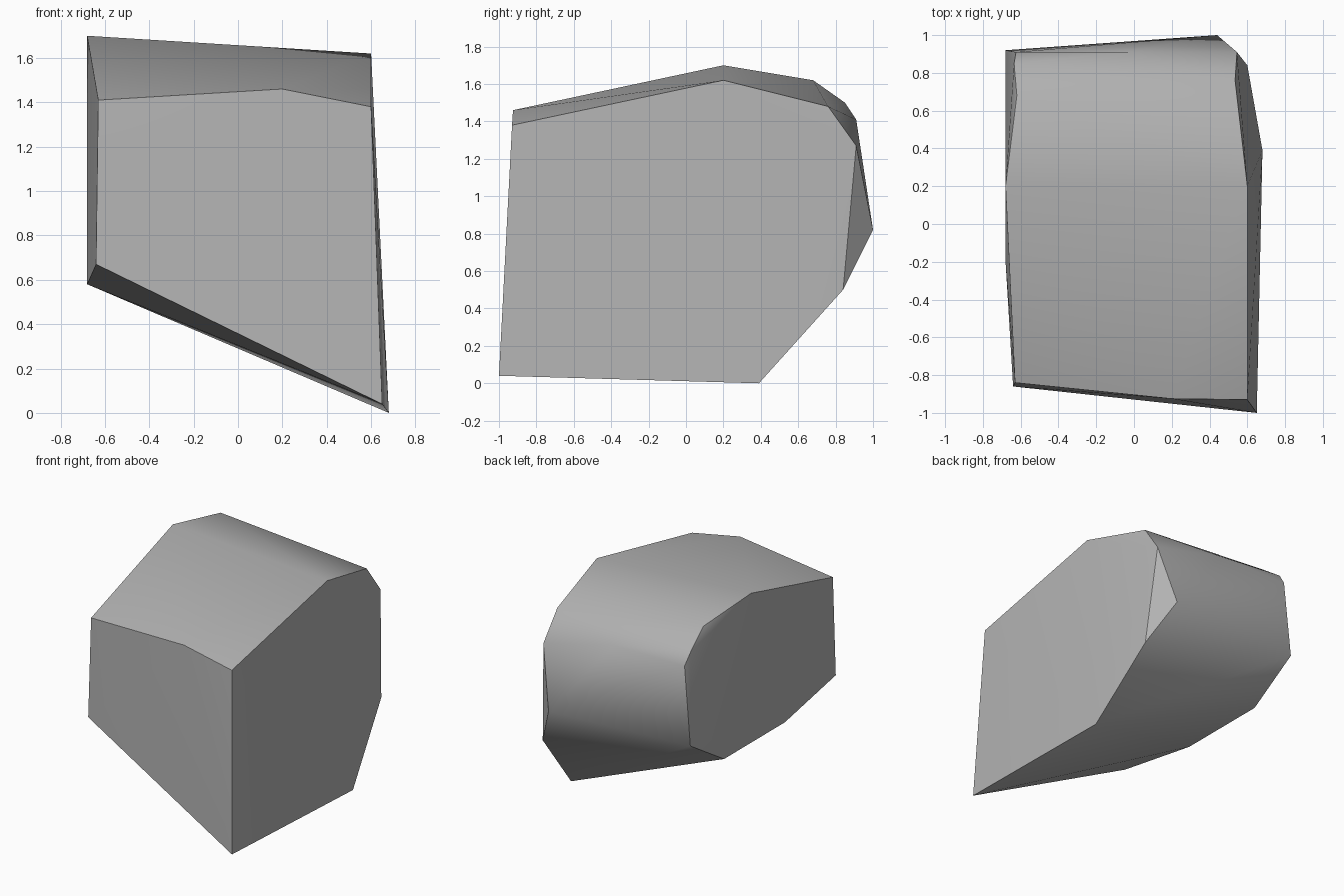
import bpy, bmesh, math

cube = bpy.data.objects.get("Cube")
if cube:
    bpy.data.objects.remove(cube, do_unlink=True)

# Single stone colour
stone = bpy.data.materials.new("stone_grey")
stone.use_nodes = True
grey = (0.45, 0.45, 0.45, 1)
stone.diffuse_color = grey
bsdf = stone.node_tree.nodes["Principled BSDF"]
bsdf.inputs["Base Color"].default_value = grey
bsdf.inputs["Roughness"].default_value = 0.9

# Corners of the boulder, grouped by side
left_side = [(0.60, -0.93, 1.38), (0.60, 0.20, 1.62), (0.535, 0.76, 1.48),
             (0.545, 0.91, 1.27), (0.60, 0.84, 0.50), (0.68, 0.39, 0.0),
             (0.65, -1.0, 0.04)]
right_side = [(-0.63, -0.84, 1.41), (-0.68, 0.20, 1.70), (-0.62, 0.68, 1.62),
              (-0.635, 0.85, 1.50), (-0.625, 0.91, 1.41), (-0.68, 0.92, 0.83),
              (-0.68, 0.52, 0.58), (-0.68, -0.20, 0.58), (-0.64, -0.86, 0.67)]
front_ridge = [(0.20, -0.925, 1.46)]
back_ridge = [(-0.04, 0.91, 1.41), (0.44, 1.0, 0.82)]

# Wrap the corners in a convex shell
bm = bmesh.new()
for corner in left_side + right_side + front_ridge + back_ridge:
    bm.verts.new(corner)
hull = bmesh.ops.convex_hull(bm, input=bm.verts[:])
bmesh.ops.delete(bm, geom=[v for v in bm.verts if not v.link_faces], context='VERTS')
bmesh.ops.recalc_face_normals(bm, faces=bm.faces[:])
mesh = bpy.data.meshes.new("boulder")
bm.to_mesh(mesh)
bm.free()

boulder = bpy.data.objects.new("boulder", mesh)
bpy.context.collection.objects.link(boulder)
mesh.materials.append(stone)

# Soft shading over the rounded back, crisp side edges
bpy.context.view_layer.objects.active = boulder
boulder.select_set(True)
bpy.ops.object.shade_smooth_by_angle(angle=math.radians(35))
